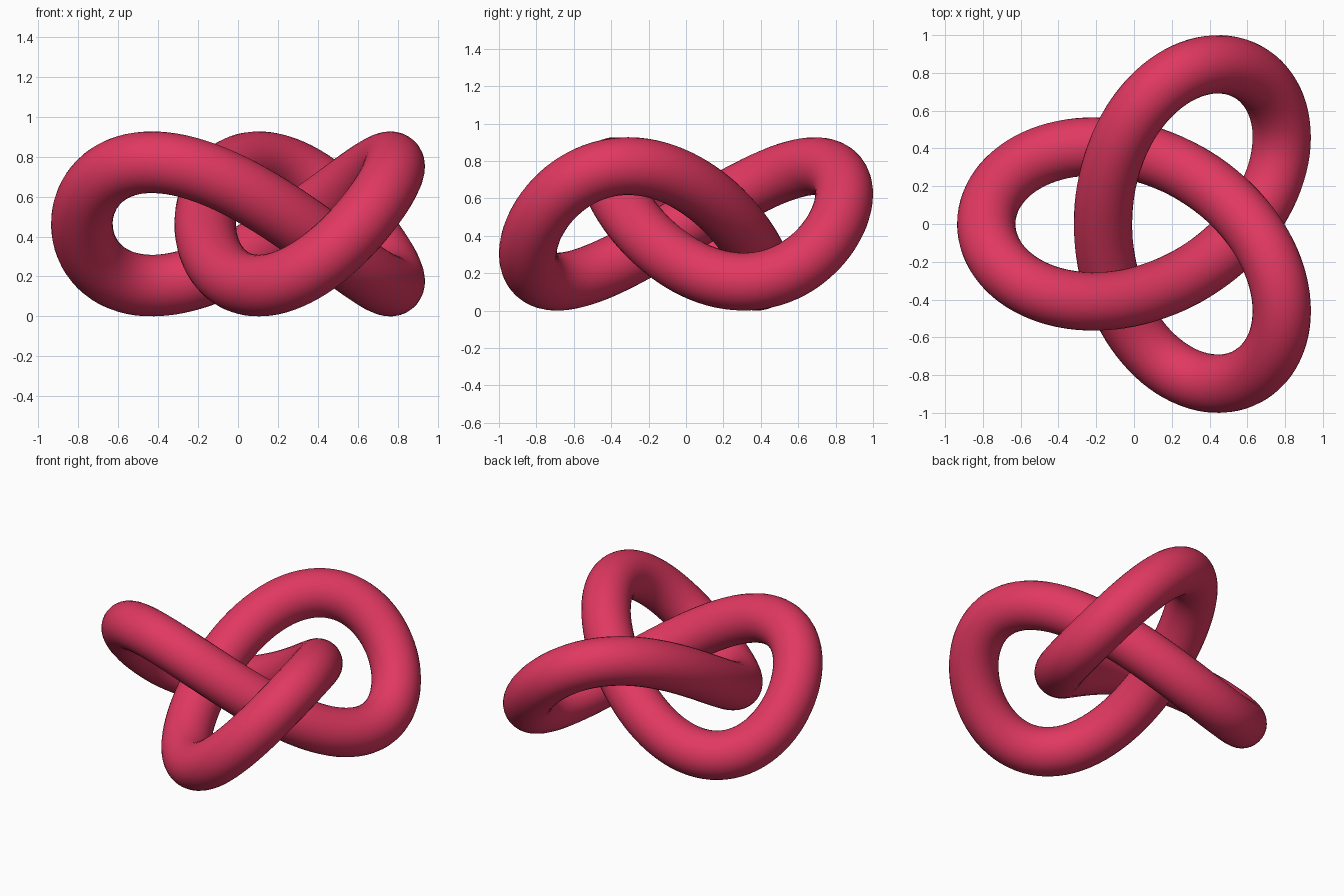
import bpy
from math import sin, cos, pi

if "Cube" in bpy.data.objects:
    bpy.data.objects.remove(bpy.data.objects["Cube"])

S = 0.309           # knot scale
R = 0.1545          # tube radius
CX = 0.46875 * S    # centres the bounding box on x
N = 200

# Trefoil centreline
curve = bpy.data.curves.new("trefoil_knot", 'CURVE')
curve.dimensions = '3D'
spline = curve.splines.new('POLY')
spline.points.add(N - 1)
for i, p in enumerate(spline.points):
    u = 2 * pi * i / N
    p.co = (CX - S * (2 * cos(2 * u) + cos(u)),
            S * (2 * sin(2 * u) - sin(u)),
            S + R - S * sin(3 * u), 1)
spline.use_cyclic_u = True
spline.use_smooth = True

# Round tube along the centreline
curve.bevel_depth = R
curve.bevel_resolution = 14
knot = bpy.data.objects.new("trefoil_knot", curve)
bpy.context.collection.objects.link(knot)

# Colour
mat = bpy.data.materials.new("crimson")
mat.diffuse_color = (0.75, 0.04, 0.12, 1)
mat.use_nodes = True
mat.node_tree.nodes["Principled BSDF"].inputs["Base Color"].default_value = mat.diffuse_color
curve.materials.append(mat)

# Make it a smooth mesh
bpy.context.view_layer.objects.active = knot
knot.select_set(True)
bpy.ops.object.convert(target='MESH')
bpy.ops.object.shade_smooth()
